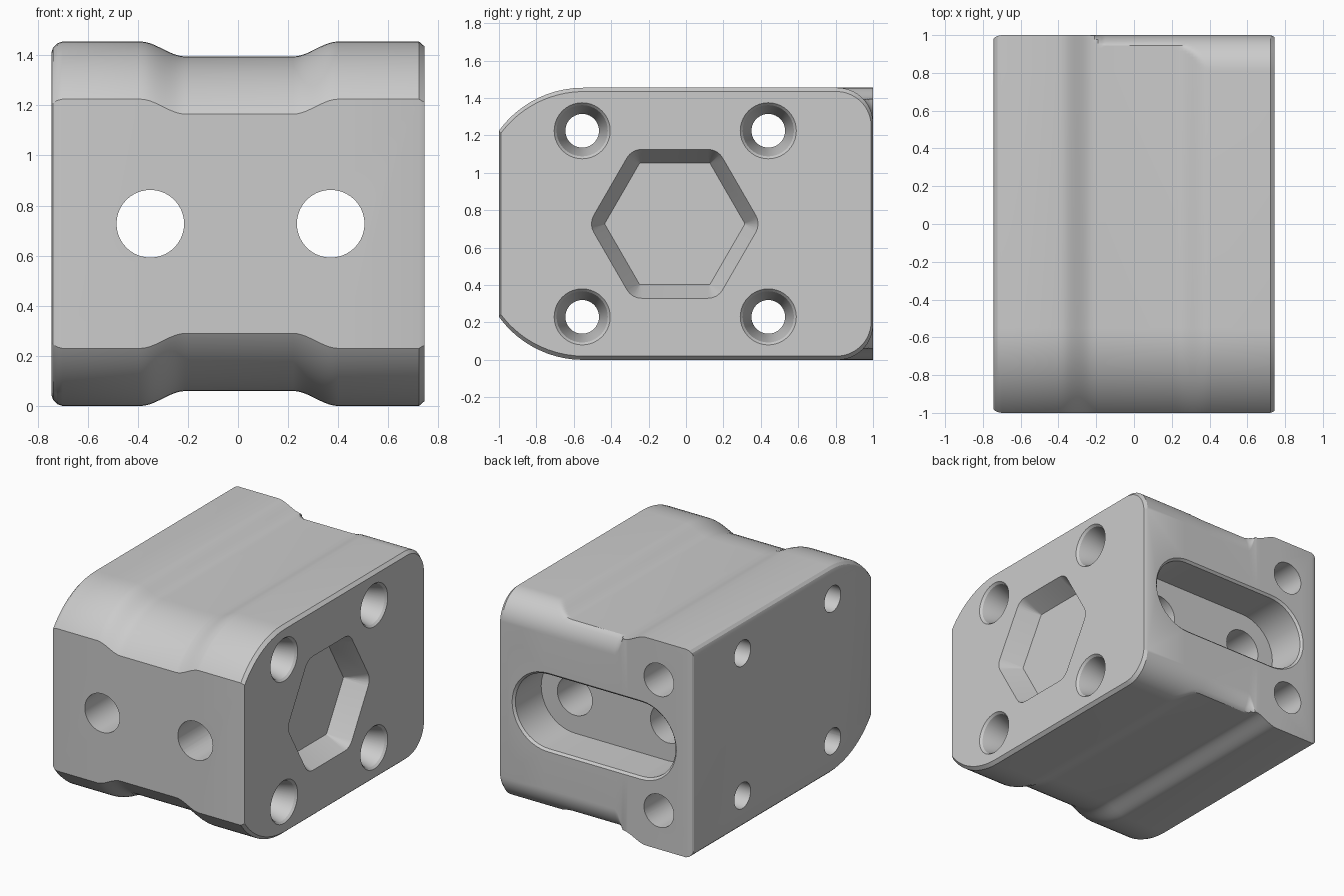
import bpy, bmesh, math
from mathutils import Vector

if "Cube" in bpy.data.objects:
    bpy.data.objects.remove(bpy.data.objects["Cube"])

H, MID, W = 1.455, 0.7275, 0.745


def loft(name, rings):
    """Closed solid skinned through rings of equal point count."""
    bm = bmesh.new()
    vs = [[bm.verts.new(p) for p in ring] for ring in rings]
    n = len(vs[0])
    for a, b in zip(vs, vs[1:]):
        for i in range(n):
            j = (i + 1) % n
            bm.faces.new((a[i], a[j], b[j], b[i]))
    bm.faces.new(vs[0][::-1])
    bm.faces.new(vs[-1])
    bmesh.ops.recalc_face_normals(bm, faces=bm.faces)
    me = bpy.data.meshes.new(name)
    bm.to_mesh(me)
    bm.free()
    ob = bpy.data.objects.new(name, me)
    bpy.context.collection.objects.link(ob)
    return ob


def smooth(a, b, x):
    t = min(1, max(0, (x - a) / (b - a)))
    return t * t * (3 - 2 * t)


# Side profile: arched nose, shallow waist groove, rounded rear corner
def top_height(x, y):
    groove = 0.06 * smooth(-0.39, -0.21, x) * (1 - smooth(0.22, 0.40, x))
    R = 0.555
    nose = H - R + math.sqrt(R * R - min(0, y + 0.55) ** 2)
    r = 0.19
    rear = H - r + math.sqrt(max(0, r * r - max(0, y - 1 + r) ** 2))
    return min(nose - groove, H - smooth(-0.25, -0.15, x) * (H - rear))


nose_ys = [-0.55 - 0.45 * math.sin(math.pi / 2 * i / 14) for i in range(14, -1, -1)]
rear_ys = [0.81 + 0.19 * math.sin(math.pi / 2 * i / 16) for i in range(17)]
ys = nose_ys + rear_ys


def section(x, inset):
    ky, kz = 1 - inset * 0.5, 1 - inset / MID
    top = [(y * ky, (top_height(x, y) - MID) * kz) for y in ys]
    return ([(x, y, MID + z) for y, z in top]
            + [(x, y, MID - z) for y, z in reversed(top)])


# Body, with softened left edges and a chamfer on the right
stations = [(-W, 0.045), (-0.738, 0.024), (-0.722, 0.008), (-0.70, 0)]
stations += [(-0.39 + 0.02 * i, 0) for i in range(13)]
stations += [(0.22 + 0.018 * i, 0) for i in range(11)]
stations += [(0.722, 0), (W, 0.02)]
body = loft("block_body", [section(x, e) for x, e in stations])


# Cutter outlines
def circle(r, n=40):
    return [(r * math.cos(2 * math.pi * i / n), r * math.sin(2 * math.pi * i / n))
            for i in range(n)]


def stadium(r, half, n=20):
    pts = []
    for side in (1, -1):
        for i in range(n + 1):
            a = math.pi * (i / n - 0.5)
            pts.append((side * (half + r * math.cos(a)), side * r * math.sin(a)))
    return pts


def hexagon(apothem, corner):
    pts = []
    R = (apothem - corner) / math.cos(math.pi / 6)
    for k in range(6):
        for i in range(5):
            a = math.radians(60 * k)
            b = a + math.radians(-30 + 15 * i)
            pts.append((R * math.cos(a) + corner * math.cos(b),
                        R * math.sin(a) + corner * math.sin(b)))
    return pts


cutters = []


def cut_x(name, y, z, rings):
    cutters.append(loft(name, [[(x, y + u, z + v) for u, v in o] for x, o in rings]))


def cut_y(name, x, z, rings):
    cutters.append(loft(name, [[(x + u, y, z + v) for u, v in o] for y, o in rings]))


# Countersunk screw holes running side to side
for y in (-0.555, 0.44):
    for z in (0.23, 1.225):
        cut_x("screw_hole", y, z, [
            (W + 0.05, circle(0.15)), (W, circle(0.15)), (W - 0.015, circle(0.137)),
            (W - 0.2, circle(0.09)), (-W - 0.1, circle(0.09))])

# Hexagonal pocket with sloped walls
cut_x("hex_pocket", -0.06, MID, [
    (W + 0.05, hexagon(0.398, 0.09)), (W, hexagon(0.398, 0.09)),
    (W - 0.15, hexagon(0.325, 0.008))])

# Rear slot with eased rim, and front bores opening into it
cut_y("rear_slot", 0.01, MID, [
    (1.05, stadium(0.275, 0.36)), (1.0, stadium(0.275, 0.36)),
    (0.985, stadium(0.26, 0.36)), (0.70, stadium(0.26, 0.36))])
for x in (-0.35, 0.37):
    cut_y("front_bore", x, MID, [(-1.1, circle(0.135)), (0.8, circle(0.135))])

# Blind rear holes
for z in (0.27, 1.185):
    cut_y("rear_hole", -0.49, z, [(1.1, circle(0.115)), (0.65, circle(0.115))])

bpy.context.view_layer.objects.active = body
for c in cutters:
    m = body.modifiers.new("cut", 'BOOLEAN')
    m.operation, m.solver, m.object = 'DIFFERENCE', 'EXACT', c
    bpy.ops.object.modifier_apply(modifier=m.name)
    bpy.data.objects.remove(c)

# Single grey finish
mat = bpy.data.materials.new("plain_grey")
mat.diffuse_color = (0.6, 0.6, 0.6, 1)
mat.use_nodes = True
mat.node_tree.nodes["Principled BSDF"].inputs["Base Color"].default_value = mat.diffuse_color
body.data.materials.clear()
body.data.materials.append(mat)
body.select_set(True)
bpy.ops.object.shade_smooth_by_angle(angle=math.radians(25))
